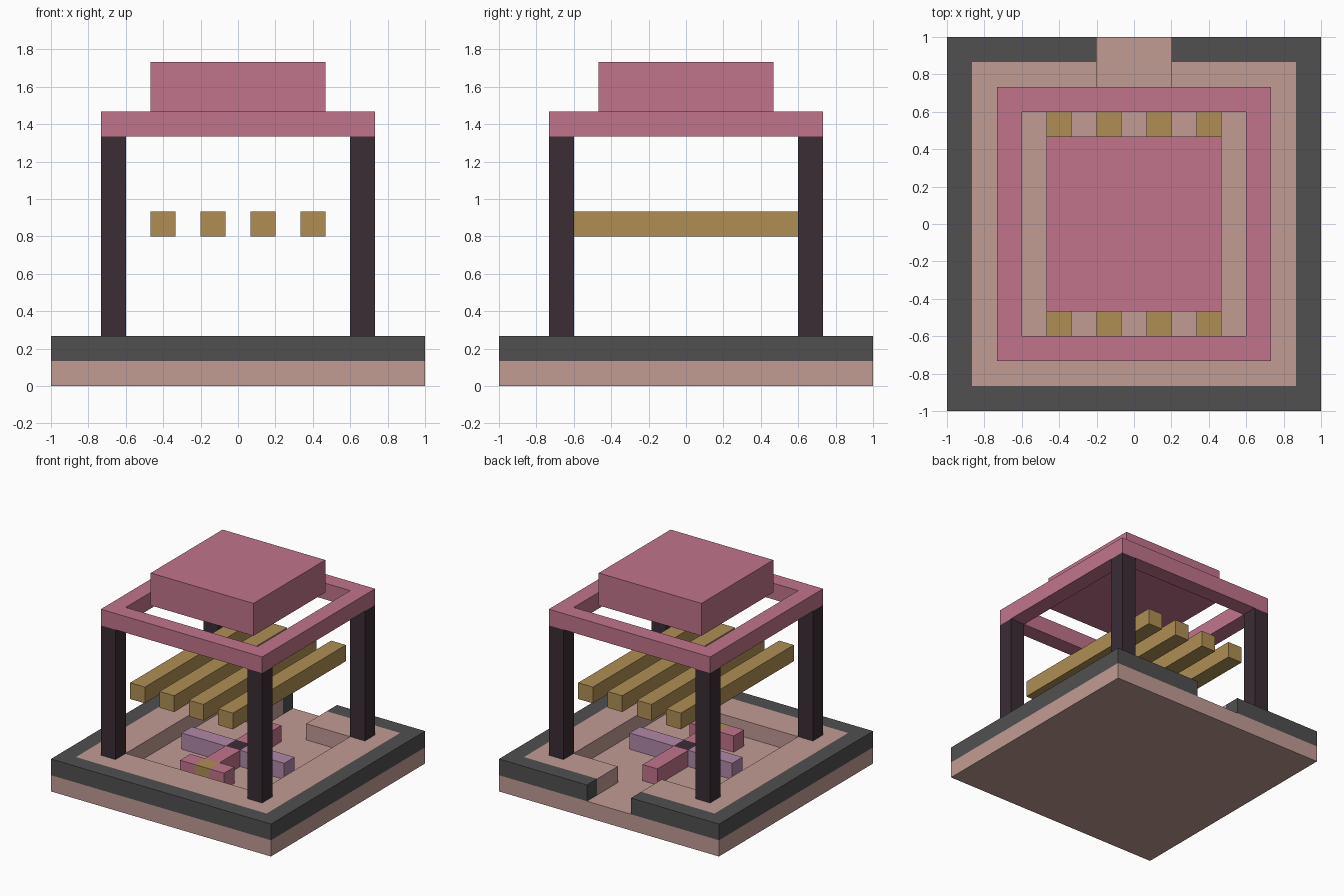
import bpy
import bmesh

U = 2 / 15  # one grid cell

old = bpy.data.objects.get("Cube")
if old:
    bpy.data.objects.remove(old, do_unlink=True)


def material(name, *rgb):
    linear = [((c / 255 + 0.055) / 1.055) ** 2.4 for c in rgb] + [1]
    mat = bpy.data.materials.new(name)
    mat.use_nodes = True
    mat.diffuse_color = linear
    mat.node_tree.nodes["Principled BSDF"].inputs["Base Color"].default_value = linear
    return mat


clay = material("pale clay", 193, 156, 148)
slate = material("dark grey", 80, 80, 80)
timber = material("dark timber", 58, 45, 53)
rose = material("rose", 193, 116, 140)
gold = material("gold", 175, 143, 84)
mauve = material("mauve", 178, 137, 168)


def add_object(name, bm, mat):
    bmesh.ops.recalc_face_normals(bm, faces=bm.faces)
    mesh = bpy.data.meshes.new(name)
    bm.to_mesh(mesh)
    bm.free()
    mesh.materials.append(mat)
    obj = bpy.data.objects.new(name, mesh)
    bpy.context.collection.objects.link(obj)
    return obj


def prism(name, outline, z0, z1, mat):
    """Extrude a flat outline, all measured in grid cells."""
    bm = bmesh.new()
    face = bm.faces.new([bm.verts.new((x * U, y * U, z0 * U)) for x, y in outline])
    result = bmesh.ops.extrude_face_region(bm, geom=[face])
    top = [v for v in result["geom"] if isinstance(v, bmesh.types.BMVert)]
    bmesh.ops.translate(bm, verts=top, vec=(0, 0, (z1 - z0) * U))
    return add_object(name, bm, mat)


def box(name, x0, x1, y0, y1, z0, z1, mat):
    return prism(name, [(x0, y0), (x1, y0), (x1, y1), (x0, y1)], z0, z1, mat)


def open_ring(name, outer, inner, gap, z0, z1, mat):
    """Square ring with an opening in the back side."""
    o, i, g = outer, inner, gap
    outline = [(g, o), (o, o), (o, -o), (-o, -o), (-o, o), (-g, o),
               (-g, i), (-i, i), (-i, -i), (i, -i), (i, i), (g, i)]
    return prism(name, outline, z0, z1, mat)


# Base slab, outer wall and inner ledge around the sunken floor
box("base_slab", -7.5, 7.5, -7.5, 7.5, 0, 1, clay)
open_ring("outer_wall", 7.5, 6.5, 1.5, 1, 2, slate)
open_ring("inner_ledge", 6.5, 4.5, 1.5, 1, 2, clay)

# Corner posts
for sx, side in ((-1, "right"), (1, "left")):
    for sy, end in ((-1, "front"), (1, "back")):
        x, y = sx * 5, sy * 5
        box(f"{end}_{side}_post", x - .5, x + .5, y - .5, y + .5, 2, 10, timber)

# Roof frame and raised roof block
for s, end, side in ((-1, "front", "right"), (1, "back", "left")):
    c = s * 5
    box(f"{end}_frame_beam", -5.5, 5.5, c - .5, c + .5, 10, 11, rose)
    box(f"{side}_frame_beam", c - .5, c + .5, -4.5, 4.5, 10, 11, rose)
box("roof_block", -3.5, 3.5, -3.5, 3.5, 11, 13, rose)

# Hanging bars
for n in range(4):
    x = -3 + 2 * n
    box(f"bar_{n + 1}", x - .5, x + .5, -5.5, 5.5, 6, 7, gold)

# Cross on the sunken floor
box("cross_hub", -.5, .5, -.5, .5, 1, 2, timber)
box("cross_right_arm", -3.5, -.5, -.5, .5, 1, 2, mauve)
box("cross_left_arm", .5, 3.5, -.5, .5, 1, 2, mauve)
box("cross_back_arm", -.5, .5, .5, 3.5, 1, 2, rose)
box("cross_front_arm", -.5, .5, -2.5, -.5, 1, 2, rose)

# Crosspiece at the front end of the cross
box("crosspiece_right", -1.5, -.5, -3.5, -2.5, 1, 2, rose)
box("crosspiece_centre", -.5, .5, -3.5, -2.5, 1, 2, gold)
box("crosspiece_left", .5, 1.5, -3.5, -2.5, 1, 2, rose)
